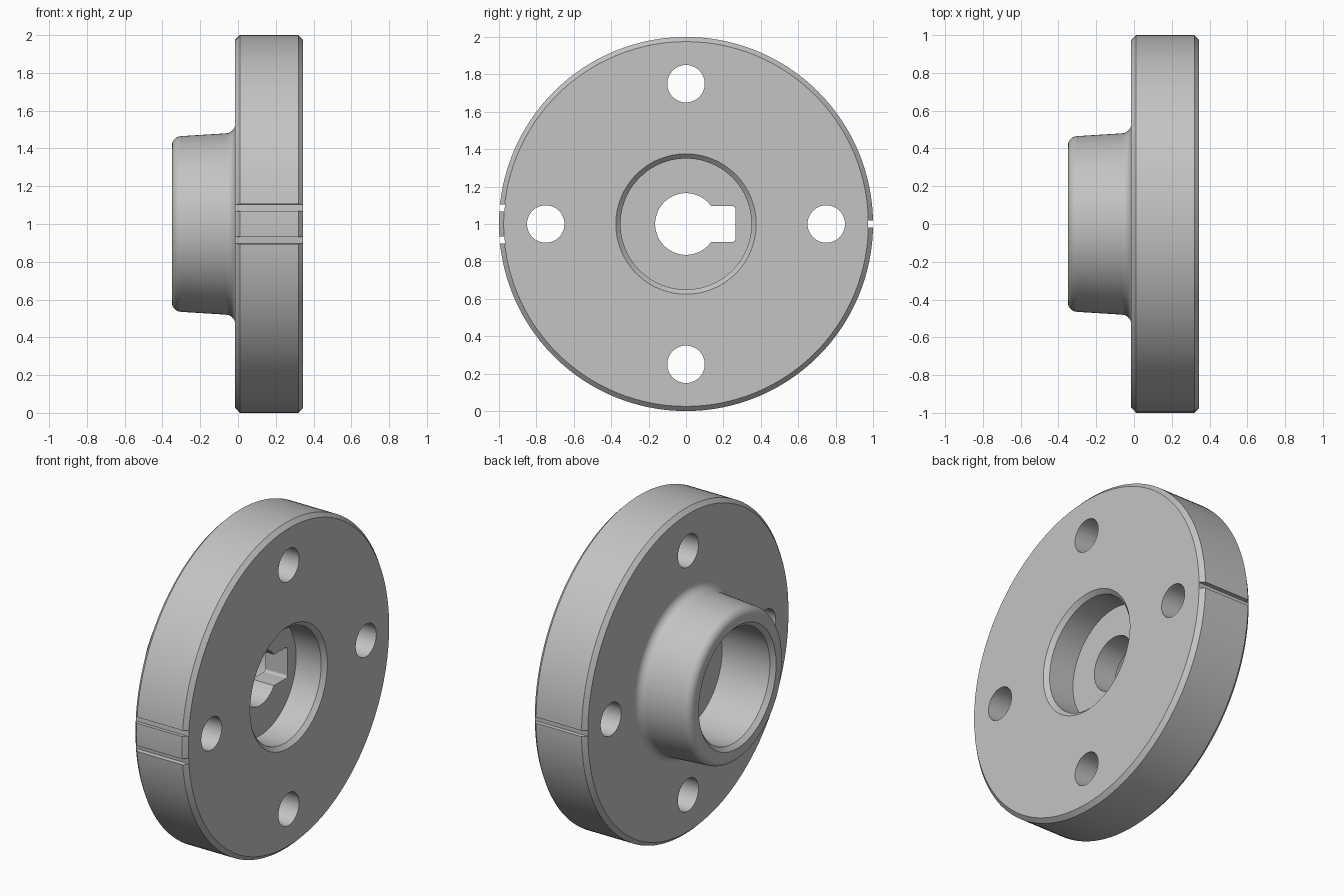
import bpy
import bmesh
from math import sin, cos, pi, radians
from mathutils import Matrix, Vector

if "Cube" in bpy.data.objects:
    bpy.data.objects.remove(bpy.data.objects["Cube"])

AXIS = Vector((0, 0, 1))
BACK, FACE, END = -0.015, 0.345, -0.35   # axial planes of disc and hub
CH = 0.025                               # chamfer size
SIDES = 128

steel = bpy.data.materials.new("steel grey")
steel.use_nodes = True
colour = (0.55, 0.55, 0.55, 1)
steel.diffuse_color = colour
steel.node_tree.nodes["Principled BSDF"].inputs["Base Color"].default_value = colour


def make(name, bm):
    bmesh.ops.recalc_face_normals(bm, faces=bm.faces)
    mesh = bpy.data.meshes.new(name)
    bm.to_mesh(mesh)
    bm.free()
    mesh.materials.append(steel)
    ob = bpy.data.objects.new(name, mesh)
    bpy.context.collection.objects.link(ob)
    return ob


def lathe(name, profile):
    """Revolve a closed (x, radius) outline about the flange axis."""
    bm = bmesh.new()
    rings = []
    for i in range(SIDES):
        a = 2 * pi * i / SIDES
        rings.append([bm.verts.new((x, r * sin(a), 1 + r * cos(a))) for x, r in profile])
    n = len(profile)
    for i in range(SIDES):
        p, q = rings[i], rings[(i + 1) % SIDES]
        for j in range(n):
            k = (j + 1) % n
            bm.faces.new((p[j], p[k], q[k], q[j]))
    return make(name, bm)


def arc(x, r, radius, start, end, steps=8):
    angles = [radians(start + (end - start) * i / steps) for i in range(steps + 1)]
    return [(x + radius * cos(a), r + radius * sin(a)) for a in angles]


def rod(name, radius, y, z):
    bm = bmesh.new()
    place = Matrix.Translation((0, y, z)) @ Matrix.Rotation(pi / 2, 4, 'Y')
    bmesh.ops.create_cone(bm, cap_ends=True, segments=64, radius1=radius,
                          radius2=radius, depth=2, matrix=place)
    return make(name, bm)


def block(name, size, y, turn=0, bevel=0):
    """Box at distance y from the axis, turned about the axis."""
    bm = bmesh.new()
    place = (Matrix.Translation(AXIS) @ Matrix.Rotation(turn, 4, 'X')
             @ Matrix.Translation((0, y, 0)) @ Matrix.Diagonal((*size, 1)))
    bmesh.ops.create_cube(bm, size=1, matrix=place)
    if bevel:
        long_edges = [e for e in bm.edges
                      if abs(e.verts[0].co.x - e.verts[1].co.x) > 0.1]
        bmesh.ops.bevel(bm, geom=long_edges, offset=bevel, segments=4,
                        profile=0.5, affect='EDGES')
    return make(name, bm)


# Disc and tapered hub with a counterbore on each side of a central web
outline = [(FACE, 0.35 + CH), (FACE, 1 - CH), (FACE - CH, 1),
           (BACK + CH, 1), (BACK, 1 - CH)]
outline += arc(BACK - 0.05, 0.53, 0.05, 0, -87)
outline += arc(END + 0.05, 0.415, 0.05, 93, 180)
outline += [(END, 0.35 + CH), (END + CH, 0.35), (0.0, 0.35), (0.0, 0.1),
            (0.15, 0.1), (0.15, 0.35), (FACE - CH, 0.35)]
flange = lathe("flange", outline)

# Shaft bore, keyway, bolt holes and rim grooves
cutters = [rod("shaft_bore_cutter", 0.165, 0, 1)]
cutters.append(block("keyway_cutter", (2, 0.265, 0.19), 0.1325, bevel=0.015))
for i in range(4):
    a = i * pi / 2
    cutters.append(rod("bolt_hole_cutter", 0.1, 0.75 * sin(a), 1 + 0.75 * cos(a)))
for degrees in (0, 175, 185):
    cutters.append(block("groove_cutter", (2, 0.1, 0.037), 1.023, radians(degrees)))

for cutter in cutters:
    cutter.hide_render = True
    cut = flange.modifiers.new(cutter.name, 'BOOLEAN')
    cut.operation = 'DIFFERENCE'
    cut.solver = 'EXACT'
    cut.object = cutter

# Bake the cuts and drop the cutters
bpy.context.view_layer.update()
graph = bpy.context.evaluated_depsgraph_get()
baked = bpy.data.meshes.new_from_object(flange.evaluated_get(graph))
flange.modifiers.clear()
flange.data = baked
baked.materials.clear()
baked.materials.append(steel)
for face in baked.polygons:
    face.material_index = 0
for cutter in cutters:
    bpy.data.objects.remove(cutter)

# Smooth round surfaces, crisp edges
bpy.ops.object.select_all(action='DESELECT')
flange.select_set(True)
bpy.context.view_layer.objects.active = flange
bpy.ops.object.shade_smooth_by_angle(angle=radians(25))
flange.modifiers.new("flat_faces", 'WEIGHTED_NORMAL').keep_sharp = True
